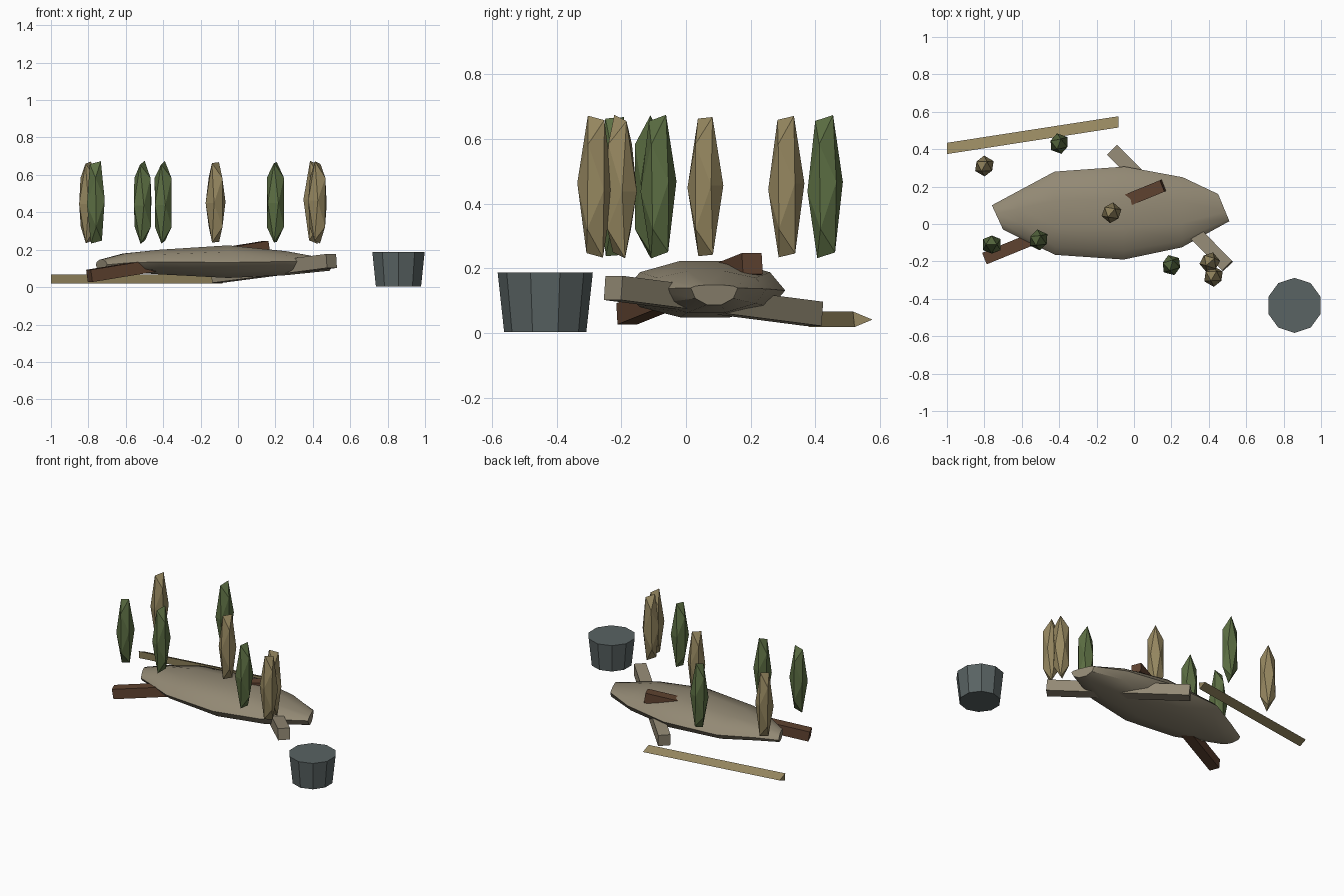
import bpy, bmesh, math, random
from mathutils import Vector, Matrix

random.seed(4)
if "Cube" in bpy.data.objects:
    bpy.data.objects.remove(bpy.data.objects["Cube"], do_unlink=True)


def material(name, rgb):
    mat = bpy.data.materials.new(name)
    mat.use_nodes = True
    mat.diffuse_color = (*rgb, 1)
    mat.node_tree.nodes["Principled BSDF"].inputs["Base Color"].default_value = (*rgb, 1)
    return mat


weathered = material("weathered wood", (0.29, 0.25, 0.175))
straw = material("straw tan", (0.30, 0.24, 0.115))
green = material("reed green", (0.105, 0.155, 0.055))
brown = material("dark brown wood", (0.115, 0.056, 0.03))
slate = material("slate grey", (0.10, 0.125, 0.125))


def finish(bm, name, mat):
    bmesh.ops.recalc_face_normals(bm, faces=bm.faces)
    mesh = bpy.data.meshes.new(name)
    bm.to_mesh(mesh)
    bm.free()
    mesh.materials.append(mat)
    obj = bpy.data.objects.new(name, mesh)
    bpy.context.collection.objects.link(obj)
    return obj


def loft(name, rings, mat):
    """Skin a list of closed rings and cap both ends."""
    bm = bmesh.new()
    loops = [[bm.verts.new(p) for p in ring] for ring in rings]
    n = len(loops[0])
    for a, b in zip(loops, loops[1:]):
        for i in range(n):
            j = (i + 1) % n
            bm.faces.new((a[i], a[j], b[j], b[i]))
    bm.faces.new(loops[0])
    bm.faces.new(loops[-1])
    return finish(bm, name, mat)


def beam(name, start, end, size, mat):
    """Square timber between two points."""
    a, b = Vector(start), Vector(end)
    d = b - a
    bm = bmesh.new()
    bmesh.ops.create_cube(bm, size=1)
    bm.transform(Matrix.Translation((a + b) / 2)
                 @ d.to_track_quat('X', 'Z').to_matrix().to_4x4()
                 @ Matrix.Diagonal((d.length, size, size, 1)))
    return finish(bm, name, mat)


# Hull: (back edge, front edge, rim z, top z, bottom z) at each station
stations = [
    ((-0.76, 0.10), (-0.70, -0.03), 0.12, 0.148, 0.09),
    ((-0.63, 0.17), (-0.59, -0.085), 0.13, 0.182, 0.08),
    ((-0.425, 0.28), (-0.42, -0.165), 0.135, 0.203, 0.065),
    ((-0.05, 0.307), (-0.055, -0.19), 0.132, 0.228, 0.045),
    ((0.26, 0.25), (0.255, -0.125), 0.137, 0.195, 0.06),
    ((0.45, 0.16), (0.51, 0.015), 0.14, 0.15, 0.085),
]
rings = []
for back, front, rim, top, low in stations:
    mid = (Vector(back) + Vector(front)) / 2
    half = (Vector(back) - Vector(front)) / 2
    ring = []
    for k in range(10):
        t = math.tau * k / 10
        s = math.sin(t)
        p = mid + half * math.cos(t)
        ring.append((p.x, p.y, rim + s * (top - rim if s > 0 else rim - low)))
    rings.append(ring)
hull = loft("hull", rings, weathered)
bpy.context.view_layer.objects.active = hull
hull.select_set(True)
bpy.ops.object.shade_smooth_by_angle(angle=math.radians(35))
hull.select_set(False)

# Timbers crossing the hull
beam("pale_post", (-0.115, 0.395, 0.06), (0.5, -0.225, 0.14), 0.075, weathered)
beam("brown_post", (-0.795, -0.183, 0.06), (0.155, 0.205, 0.215), 0.066, brown)

# Three-sided plank on the ground
section = [(-0.03, 0.025), (0.03, 0.0), (-0.025, -0.023)]
loft("split_plank", [[(x, y + dy, 0.042 + dz) for dy, dz in section]
                     for x, y in ((-1.0, 0.404), (-0.083, 0.546))], straw)

# Ten-sided tapered tub
loft("tub", [[(0.858 + r * math.cos(math.tau * (k + 0.5) / 10),
               -0.435 + r * math.sin(math.tau * (k + 0.5) / 10), z)
              for k in range(10)] for r, z in ((0.127, 0.004), (0.147, 0.187))], slate)

# Reed heads: stretched icosahedra standing on edge
reeds = [
    (-0.80, 0.31, straw, 60), (-0.40, 0.43, green, 70), (-0.12, 0.06, straw, 50),
    (-0.76, -0.11, green, 0), (-0.51, -0.085, green, 65), (0.20, -0.22, green, 75),
    (0.405, -0.205, straw, 40), (0.425, -0.28, straw, 60),
]
for i, (x, y, mat, yaw) in enumerate(reeds):
    bm = bmesh.new()
    bmesh.ops.create_icosphere(bm, subdivisions=1, radius=1)
    tilt = Matrix.Rotation(math.radians(-31.7 + random.uniform(-5, 5)), 4, 'Y')
    bm.transform(Matrix.Translation((x, y, 0.453))
                 @ Matrix.Diagonal((0.056, 0.056, 0.25, 1))
                 @ Matrix.Rotation(math.radians(yaw), 4, 'Z') @ tilt)
    finish(bm, f"reed_head_{i + 1}", mat)
